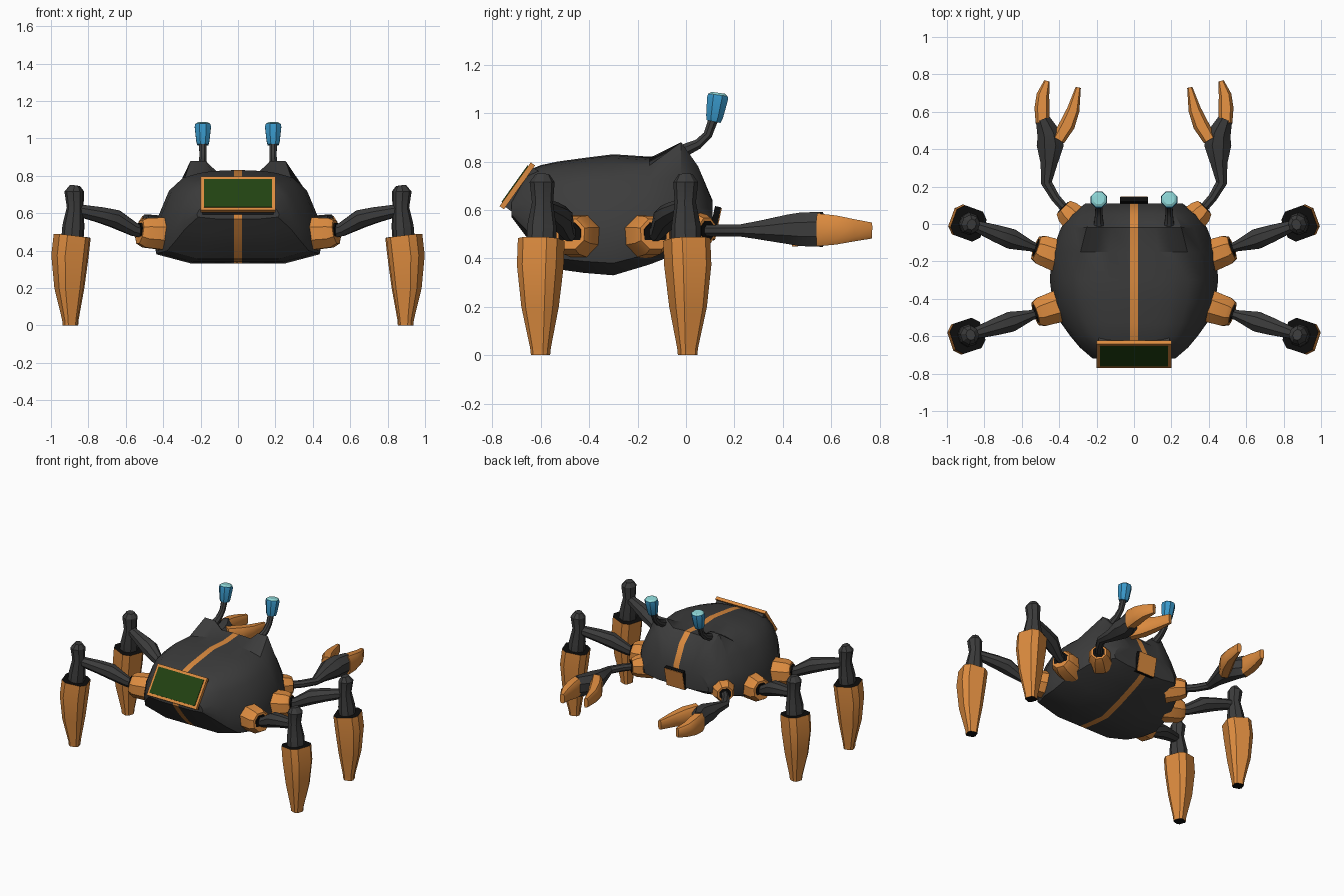
import bpy, math
from mathutils import Vector as V

if "Cube" in bpy.data.objects:
    bpy.data.objects.remove(bpy.data.objects["Cube"])


def material(name, r, g, b):
    m = bpy.data.materials.new(name)
    m.diffuse_color = (r, g, b, 1)
    m.use_nodes = True
    m.node_tree.nodes["Principled BSDF"].inputs["Base Color"].default_value = m.diffuse_color
    return m


GREY = material("dark_grey", 0.045, 0.045, 0.045)
ORANGE = material("orange", 0.72, 0.26, 0.05)
GREEN = material("screen_green", 0.016, 0.055, 0.006)
BLACK = material("black", 0.004, 0.004, 0.004)
BLUE = material("blue", 0.04, 0.31, 0.58)
CYAN = material("pale_cyan", 0.27, 0.68, 0.68)


def make(name, verts, faces, mats, index=None, mirror=True):
    me = bpy.data.meshes.new(name)
    me.from_pydata(verts, [], faces)
    for m in mats:
        me.materials.append(m)
    if index:
        me.polygons.foreach_set("material_index", index)
    ob = bpy.data.objects.new(name, me)
    bpy.context.collection.objects.link(ob)
    bpy.ops.object.select_all(action='DESELECT')
    ob.select_set(True)
    bpy.context.view_layer.objects.active = ob
    bpy.ops.object.mode_set(mode='EDIT')
    bpy.ops.mesh.select_all(action='SELECT')
    bpy.ops.mesh.normals_make_consistent(inside=False)
    bpy.ops.object.mode_set(mode='OBJECT')
    bpy.ops.object.shade_smooth_by_angle(angle=math.radians(32))
    if mirror:
        ob.modifiers.new("other_side", 'MIRROR')
    return ob


def bridge(rings, n):
    """Quads between successive rings of n vertices."""
    return [(a * n + i, a * n + (i + 1) % n, (a + 1) * n + (i + 1) % n, (a + 1) * n + i)
            for a in range(rings - 1) for i in range(n)]


def tube(name, path, mat, up=(0, 0, 1), sides=8, square=False, start=None, end=None):
    """Loft along path of (point, side radius, up radius); square gives chamfered boxes."""
    pts = [V(p[0]) for p in path]
    verts = []
    for k, (p, a, b) in enumerate(path):
        t = (pts[min(k + 1, len(pts) - 1)] - pts[max(k - 1, 0)]).normalized()
        side = t.cross(V(up)).normalized()
        top = side.cross(t)
        if square:
            outline = [(1, .6), (.6, 1), (-.6, 1), (-1, .6), (-1, -.6), (-.6, -1), (.6, -1), (1, -.6)]
        else:
            outline = [(math.cos(math.tau * (i + .5) / sides), math.sin(math.tau * (i + .5) / sides))
                       for i in range(sides)]
        verts += [pts[k] + side * a * u + top * b * v for u, v in outline]
    n = len(outline)
    faces = bridge(len(path), n)
    index = [0] * len(faces) + [1, 2]
    last = (len(path) - 1) * n
    faces += [tuple(range(n)), tuple(range(last, last + n))]
    return make(name, verts, faces, [mat, start or mat, end or mat], index)


def slab(name, center, size, angle, mat):
    """Box tilted about x."""
    c, s = math.cos(angle), math.sin(angle)
    verts = []
    for k in (-.5, .5):
        for i, j in ((-.5, -.5), (.5, -.5), (.5, .5), (-.5, .5)):
            x, y, z = i * size[0], j * size[1], k * size[2]
            verts.append(V(center) + V((x, c * y - s * z, s * y + c * z)))
    faces = bridge(2, 4) + [(0, 1, 2, 3), (4, 5, 6, 7)]
    return make(name, verts, faces, [mat], mirror=False)


# Shell: cross-sections along y (y, half width, bottom, top, eye bump height)
sections = [(-.72, .22, .57, .66, 0), (-.66, .29, .49, .76, 0), (-.60, .34, .42, .785, 0),
            (-.53, .39, .355, .80, 0), (-.42, .435, .34, .815, 0), (-.30, .45, .33, .83, 0),
            (-.15, .44, .375, .82, 0), (-.02, .39, .425, .83, .05), (.05, .34, .455, .765, .015),
            (.11, .26, .49, .64, 0)]
profile = [(.55, 0), (.97, .1), (1, .25), (.95, .5), (.82, .78), (.65, .92), (.45, .97), (.3, .99)]
verts = []
for y, w, lo, hi, bump in sections:
    half = [(.022, lo)]
    for u, v in profile:
        z = lo + v * (hi - lo)
        half.append((u * w, hi + bump if bump and u in (.65, .45) else z))
    half.append((.022, hi))
    verts += [(x, y, z) for x, z in half] + [(-x, y, z) for x, z in reversed(half)]
k = len(profile) + 2
n = 2 * k
faces = bridge(len(sections), n)
index = [1 if i % n in (k - 1, n - 1) else 0 for i in range(len(faces))]
for base in (0, (len(sections) - 1) * n):
    faces += [tuple(range(base, base + k)), tuple(range(base + k, base + n)),
              (base, base + k - 1, base + k, base + n - 1)]
    index += [0, 0, 1]
make("shell", verts, faces, [GREY, ORANGE], index, mirror=False)

# Tilted rear screen with frame
tilt = math.radians(54.5)
normal = V((0, -math.sin(tilt), math.cos(tilt)))
center = V((0, -.69, .695))
slab("screen_base", center - normal * .025, (.38, .20, .05), tilt, GREY)
slab("screen_frame", center + normal * .008, (.40, .222, .022), tilt, ORANGE)
slab("screen", center + normal * .019, (.365, .185, .008), tilt, GREEN)

# Nose plate
tilt = math.radians(-102)
slab("nose_plate_base", (0, .118, .545), (.15, .14, .026), tilt, BLACK)
slab("nose_plate", (0, .131, .542), (.146, .136, .006), tilt, ORANGE)

# Walking legs
for label, y, angle in (("front", -.155, 20), ("rear", -.455, -18)):
    ca, sa = math.cos(math.radians(angle)), math.sin(math.radians(angle))

    def at(r, z):
        return (.45 + ca * r, y + sa * r, z)

    out = (ca, sa, 0)
    tube(label + "_socket", [(at(-.07, .49), .095, .095), (at(.05, .495), .085, .085),
                             (at(.08, .50), .068, .068)], ORANGE)
    tube(label + "_socket_hole", [(at(.07, .50), .052, .052), (at(.084, .50), .052, .052)], BLACK)
    tube(label + "_upper_leg", [(at(.06, .50), .028, .036), (at(.11, .512), .03, .038),
                                (at(.22, .57), .058, .052), (at(.30, .59), .05, .045),
                                (at(.45, .62), .028, .032)], GREY)
    tube(label + "_knee", [(at(.445, .747), .03, .025), (at(.45, .715), .052, .05),
                           (at(.445, .63), .044, .042), (at(.455, .53), .062, .056),
                           (at(.46, .47), .062, .056)], GREY, up=out)
    tube(label + "_lower_leg", [(at(.462, .478), .085, .085), (at(.475, .37), .085, .085),
                                (at(.478, .20), .068, .068), (at(.472, .03), .038, .036),
                                (at(.472, 0), .035, .034)], ORANGE, up=out, square=True,
         start=BLACK, end=BLACK)

# Claws
tube("claw_socket", [((.28, -.01, .515), .09, .09), ((.355, .065, .515), .072, .072),
                     ((.378, .088, .515), .055, .055)], ORANGE)
tube("claw_socket_hole", [((.37, .08, .515), .042, .042), ((.381, .091, .515), .042, .042)], BLACK)
tube("claw_arm", [((.35, .06, .515), .025, .025), ((.42, .14, .515), .026, .026),
                  ((.468, .22, .515), .032, .026), ((.455, .32, .517), .048, .045),
                  ((.448, .42, .52), .078, .066), ((.455, .48, .52), .068, .075),
                  ((.488, .56, .52), .042, .078)], GREY)
tube("outer_finger", [((.49, .54, .518), .036, .068), ((.492, .62, .517), .04, .06),
                      ((.487, .69, .516), .034, .046), ((.465, .765, .515), .015, .033)],
     ORANGE, square=True)
tube("inner_finger", [((.405, .45, .518), .036, .068), ((.357, .53, .517), .042, .06),
                      ((.325, .61, .516), .034, .046), ((.298, .73, .515), .014, .033)],
     ORANGE, square=True)

# Eye stalks and eyes
tube("eye_stalk", [((.188, -.02, .84), .03, .03), ((.188, .05, .872), .022, .022),
                   ((.188, .09, .91), .02, .02), ((.188, .115, .98), .022, .022)],
     GREY, up=(1, 0, 0))
tube("eye", [((.188, .114, .965), .032, .032), ((.188, .118, .985), .038, .038),
             ((.188, .13, 1.06), .047, .047), ((.188, .132, 1.075), .044, .044)],
     BLUE, up=(1, 0, 0))
tube("eye_lens", [((.188, .132, 1.075), .043, .043), ((.188, .1333, 1.084), .03, .03)],
     CYAN, up=(1, 0, 0))
